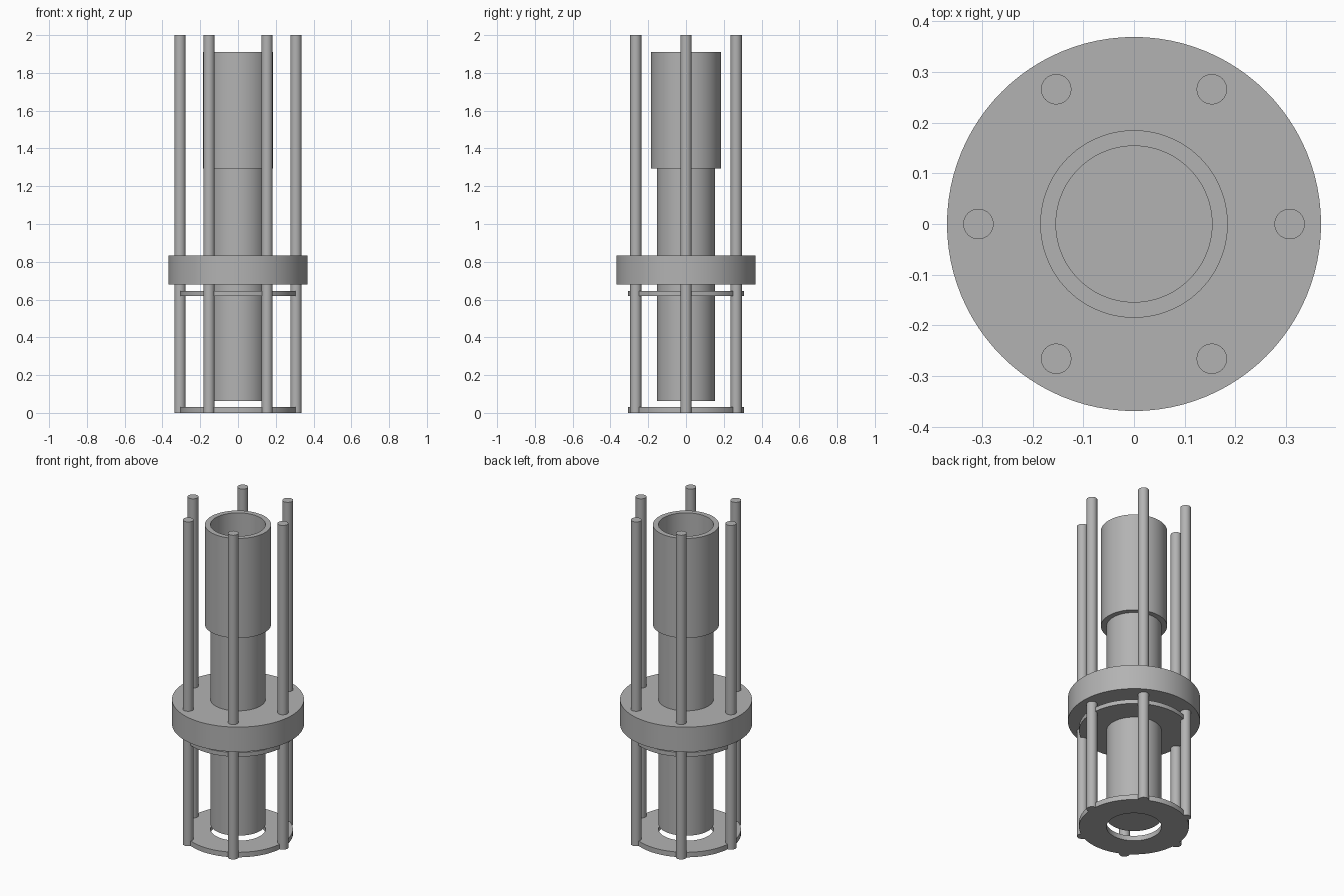
import bpy
import bmesh
from math import cos, sin, tau

cube = bpy.data.objects.get("Cube")
if cube:
    bpy.data.objects.remove(cube)

grey = bpy.data.materials.new("plain grey")
grey.use_nodes = True
colour = (0.45, 0.45, 0.45, 1)
grey.diffuse_color = colour
grey.node_tree.nodes["Principled BSDF"].inputs["Base Color"].default_value = colour


def lathe(name, profile, closed=False, steps=96, place=(0, 0, 0)):
    """Spin a radius/height profile round z; closed profiles make rings."""
    bm = bmesh.new()
    verts = [bm.verts.new((r, 0, z)) for r, z in profile]
    pairs = list(zip(verts, verts[1:]))
    if closed:
        pairs.append((verts[-1], verts[0]))
    edges = [bm.edges.new(p) for p in pairs]
    bmesh.ops.spin(bm, geom=verts + edges, cent=(0, 0, 0), axis=(0, 0, 1),
                   angle=tau, steps=steps, use_merge=True)
    bmesh.ops.remove_doubles(bm, verts=bm.verts, dist=0.0001)
    bmesh.ops.recalc_face_normals(bm, faces=bm.faces)
    mesh = bpy.data.meshes.new(name)
    bm.to_mesh(mesh)
    bm.free()
    mesh.materials.append(grey)
    obj = bpy.data.objects.new(name, mesh)
    obj.location = place
    bpy.context.collection.objects.link(obj)
    bpy.ops.object.select_all(action="DESELECT")
    obj.select_set(True)
    bpy.context.view_layer.objects.active = obj
    bpy.ops.object.shade_smooth_by_angle()
    return obj


def cylinder(name, radius, low, high, **kw):
    return lathe(name, [(0, low), (radius, low), (radius, high), (0, high)], **kw)


def ring(name, inner, outer, low, high):
    return lathe(name, [(inner, low), (outer, low), (outer, high), (inner, high)],
                 closed=True)


CORE, PLATE, ROD = 0.154, 0.307, 0.03

# Central column and the open sleeve on its top
cylinder("central_column", CORE, 0.062, 1.297)
ring("upper_sleeve", CORE, 0.185, 1.295, 1.91)

# Flange and the two thin plates
ring("flange", CORE, 0.369, 0.68, 0.832)
ring("middle_plate", CORE, PLATE, 0.62, 0.646)
ring("base_plate", CORE, PLATE, 0, 0.031)

# Six rods, centred on the rim of the plates
for i in range(6):
    a = tau * i / 6
    cylinder(f"rod_{i + 1}", ROD, 0, 2, steps=32,
             place=(PLATE * cos(a), PLATE * sin(a), 0))
